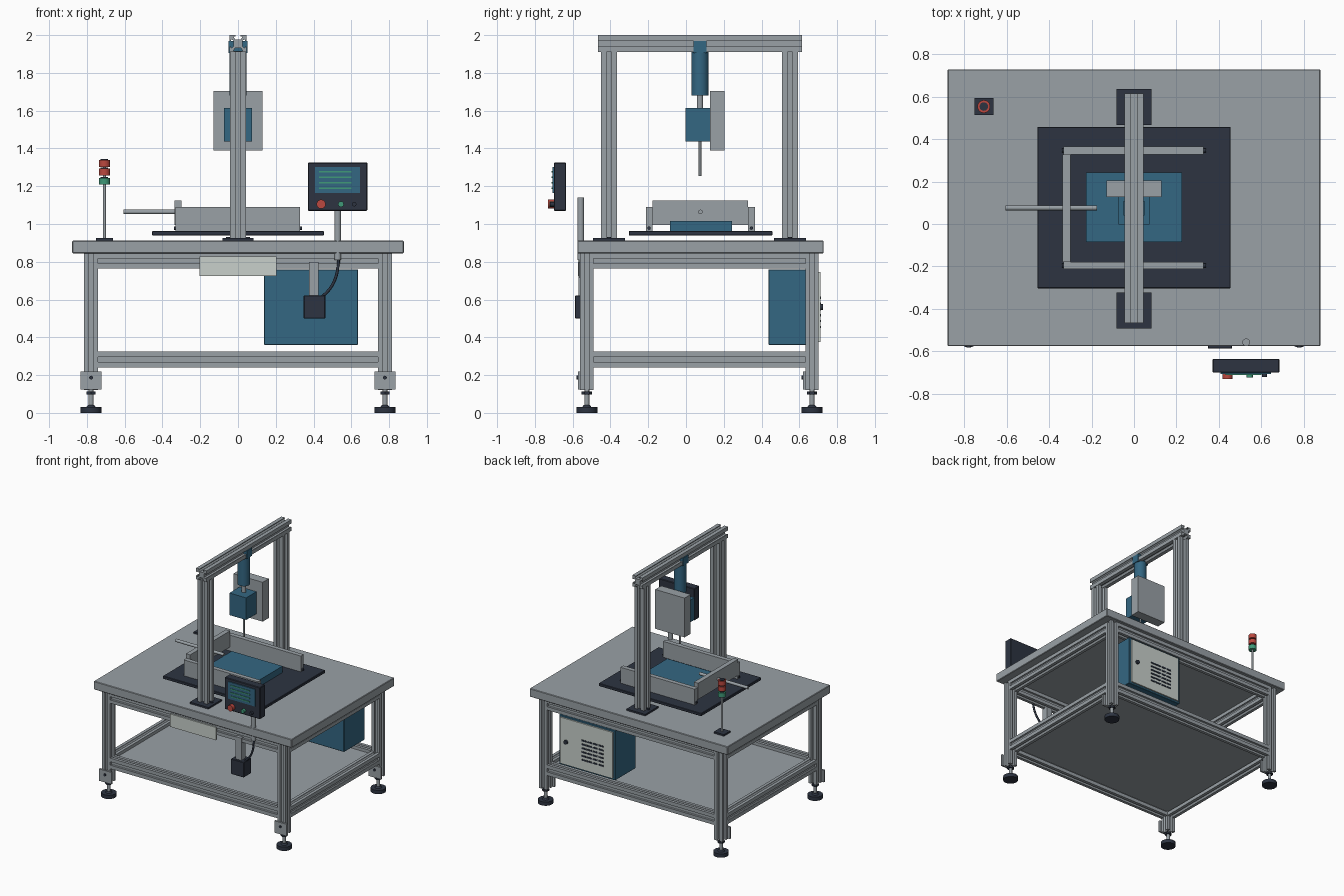
import bpy, bmesh, math
from mathutils import Matrix, Vector

if "Cube" in bpy.data.objects:
    bpy.data.objects.remove(bpy.data.objects["Cube"])


def material(name, rgb):
    m = bpy.data.materials.new(name)
    m.diffuse_color = (*rgb, 1)
    m.use_nodes = True
    m.node_tree.nodes["Principled BSDF"].inputs["Base Color"].default_value = m.diffuse_color
    return m


STEEL = material("brushed_grey", (0.32, 0.355, 0.38))
NAVY = material("dark_navy", (0.026, 0.034, 0.053))
BLUE = material("steel_blue", (0.034, 0.135, 0.225))
RED = material("signal_red", (0.50, 0.065, 0.05))
GREEN = material("signal_green", (0.05, 0.32, 0.19))
PALE = material("pale_grey", (0.58, 0.63, 0.60))


def finish(name, bm, mat, smooth=False):
    bmesh.ops.recalc_face_normals(bm, faces=bm.faces)
    me = bpy.data.meshes.new(name)
    bm.to_mesh(me)
    bm.free()
    me.materials.append(mat)
    ob = bpy.data.objects.new(name, me)
    bpy.context.scene.collection.objects.link(ob)
    if smooth:
        bpy.ops.object.select_all(action='DESELECT')
        ob.select_set(True)
        bpy.context.view_layer.objects.active = ob
        bpy.ops.object.shade_smooth_by_angle(angle=math.radians(35))
    return ob


def box(name, x, y, z, mat, bevel=0.0):
    """Box from (min, max) ranges."""
    bm = bmesh.new()
    bmesh.ops.create_cube(bm, size=1)
    for v in bm.verts:
        v.co = Vector([r[0] if c < 0 else r[1] for c, r in zip(v.co, (x, y, z))])
    if bevel:
        bmesh.ops.bevel(bm, geom=bm.edges[:], offset=bevel, segments=1, affect='EDGES')
    return finish(name, bm, mat)


def rod(name, a, b, r, mat, sides=24, r2=None):
    """Cylinder from point a to point b."""
    a, b = Vector(a), Vector(b)
    d = b - a
    bm = bmesh.new()
    bmesh.ops.create_cone(bm, cap_ends=True, segments=sides, radius1=r,
                          radius2=r if r2 is None else r2, depth=d.length)
    rot = d.to_track_quat('Z', 'Y').to_matrix().to_4x4()
    bm.transform(Matrix.Translation((a + b) / 2) @ rot)
    return finish(name, bm, mat, sides > 8)


def slotted(name, axis, x, y, z, mat=STEEL):
    """Aluminium extrusion with a T-slot in each side, filling the given ranges."""
    side = [(-.5, -.5), (-.16, -.5), (-.16, -.42), (-.27, -.42), (-.16, -.25),
            (.16, -.25), (.27, -.42), (.16, -.42), (.16, -.5)]
    ranges = (x, y, z)
    u, v = [i for i in range(3) if i != axis]
    bm = bmesh.new()
    ring = []
    for k in range(4):
        c, s = round(math.cos(k * math.pi / 2)), round(math.sin(k * math.pi / 2))
        for px, py in side:
            p = [0, 0, 0]
            for i, q in ((u, px * c - py * s), (v, px * s + py * c)):
                lo, hi = ranges[i]
                p[i] = (lo + hi) / 2 + q * (hi - lo)
            p[axis] = ranges[axis][0]
            ring.append(bm.verts.new(p))
    face = bm.faces.new(ring)
    ext = bmesh.ops.extrude_face_region(bm, geom=[face])
    if face.is_valid and not [f for f in bm.faces if f is face]:
        bm.faces.new(ring)
    step = Vector((0, 0, 0))
    step[axis] = ranges[axis][1] - ranges[axis][0]
    bmesh.ops.translate(bm, vec=step,
                        verts=[g for g in ext['geom'] if isinstance(g, bmesh.types.BMVert)])
    bmesh.ops.holes_fill(bm, edges=[e for e in bm.edges if e.is_boundary], sides=0)
    return finish(name, bm, mat)


# Table top and lower shelf
box("table_top", (-.878, .878), (-.575, .728), (.845, .912), STEEL, .004)
box("lower_shelf", (-.78, .78), (-.53, .67), (.285, .30), STEEL)

# Legs with levelling feet and bracket plates
LEG_Y = ((-.56, -.49), (.632, .702))
for sx in (-1, 1):
    cx = sx * .778
    for y0, y1 in LEG_Y:
        cy = (y0 + y1) / 2
        slotted("leg", 2, (cx - .036, cx + .036), (y0, y1), (.122, .845))
        rod("foot_pad", (cx, cy, 0), (cx, cy, .03), .056, NAVY)
        rod("foot_collar", (cx, cy, .03), (cx, cy, .042), .025, NAVY, 24, .016)
        rod("foot_stem", (cx, cy, .04), (cx, cy, .125), .013, STEEL, 16)
        rod("foot_nut", (cx, cy, .098), (cx, cy, .112), .027, NAVY, 6)
        box("leg_bracket", (cx - .055, cx + .055), (y0 - .013, y0 + .002), (.125, .22), STEEL)
        rod("bracket_bolt", (cx, y0 - .012, .187), (cx, y0 - .021, .187), .01, NAVY, 12)

# Frame rails, upper and lower
for z in ((.765, .845), (.24, .325)):
    for y in LEG_Y:
        slotted("long_rail", 0, (-.742, .742), y, z)
    for sx in (-1, 1):
        slotted("side_rail", 1, (sx * .778 - .036, sx * .778 + .036), (-.49, .632), z)

# Gantry: base plates, columns and cross beam
for y0, y1 in ((-.45, -.365), (.508, .593)):
    cy = (y0 + y1) / 2
    box("column_base", (-.083, .083), (cy - .085, cy + .085), (.91, .925), NAVY)
    slotted("gantry_column", 2, (-.043, .043), (y0, y1), (.92, 1.912))
    for sx in (-1, 1):
        rod("base_bolt", (sx * .053, cy, .925), (sx * .053, cy, .932), .011, NAVY, 12)
slotted("gantry_beam", 1, (-.045, .045), (-.465, .614), (1.91, 2.0))

# Press head hanging from the beam
box("head_mount", (-.05, .05), (.04, .108), (1.905, 1.968), BLUE)
rod("head_motor", (0, .074, 1.68), (0, .074, 1.915), .046, BLUE, 32)
rod("head_neck", (0, .074, 1.61), (0, .074, 1.685), .017, STEEL)
box("head_body", (-.074, .074), (-.003, .127), (1.438, 1.615), BLUE)
box("head_back_plate", (-.13, .13), (.127, .204), (1.39, 1.705), STEEL)
rod("probe", (0, .074, 1.255), (0, .074, 1.44), .007, STEEL, 12)

# Work fixture
box("fixture_plate", (-.455, .455), (-.303, .457), (.94, .963), NAVY, .003)
box("work_piece", (-.225, .225), (-.085, .243), (.96, 1.015), BLUE)
for y in ((-.213, -.178), (.328, .364)):
    box("guide_wall", (-.332, .327), y, (.963, 1.09), STEEL)
    cy = sum(y) / 2
    for sx in (-1, 1):
        rod("guide_bolt", (sx * .325, cy, .978), (sx * .338, cy, .978), .009, NAVY, 12)
box("pusher_wall", (-.337, -.30), (-.178, .328), (.995, 1.125), STEEL)
rod("pusher_rod", (-.605, .076, 1.064), (-.175, .076, 1.064), .012, STEEL, 16)

# Signal tower
tx, ty = -.707, .553
box("tower_base", (tx - .045, tx + .045), (ty - .04, ty + .04), (.91, .925), NAVY)
rod("tower_pole", (tx, ty, .92), (tx, ty, 1.335), .008, STEEL, 12)
for mat, z0 in ((GREEN, 1.208), (RED, 1.257), (RED, 1.302)):
    rod("tower_lamp", (tx, ty, z0), (tx, ty, z0 + .036), .03, mat)
    rod("tower_ring", (tx, ty, z0 + .034), (tx, ty, z0 + .042), .02, NAVY)

# Control panel with screen and buttons
box("control_panel", (.37, .685), (-.70, -.635), (1.07, 1.325), NAVY, .004)
box("screen", (.408, .645), (-.707, -.699), (1.165, 1.302), BLUE)
for i in range(4):
    z = 1.19 + i * .029
    box("screen_line", (.43, .60), (-.711, -.706), (z - .004, z + .004), GREEN)
for x, r, y, mat in ((.44, .024, -.73, RED), (.545, .015, -.722, GREEN), (.615, .012, -.72, NAVY)):
    rod("panel_button", (x, -.698, 1.105), (x, y, 1.105), r, mat)

# Panel post, cable and pedal box
rod("panel_post", (.528, -.557, .81), (.528, -.557, 1.14), .018, STEEL)
box("pedal_post", (.375, .427), (-.568, -.515), (.61, .80), STEEL)
box("pedal_box", (.348, .462), (-.587, -.49), (.50, .622), NAVY, .003)
cu = bpy.data.curves.new("cable", 'CURVE')
cu.dimensions = '3D'
cu.bevel_depth = .008
cu.bevel_resolution = 2
cu.materials.append(NAVY)
sp = cu.splines.new('BEZIER')
sp.bezier_points.add(1)
for bp, co, l, r in zip(sp.bezier_points,
                        ((.532, -.557, .82), (.43, -.55, .605)),
                        ((.532, -.557, .88), (.50, -.55, .65)),
                        ((.532, -.557, .72), (.40, -.55, .58))):
    bp.co, bp.handle_left, bp.handle_right = co, l, r
bpy.context.scene.collection.objects.link(bpy.data.objects.new("cable", cu))

# Label panel on the front rail
box("front_panel", (-.203, .203), (-.571, -.558), (.725, .828), PALE)

# Electrical cabinet with vented door at the back
box("cabinet", (.138, .635), (.437, .70), (.36, .76), BLUE, .003)
box("cabinet_door", (.155, .618), (.699, .711), (.375, .745), PALE)
rod("door_knob", (.565, .71, .56), (.565, .724, .56), .016, NAVY, 16)
for row in range(6):
    z = .455 + row * .031
    for col in range(4):
        x = .235 + col * .05
        box("vent_slot", (x, x + .042), (.710, .715), (z - .006, z + .006), NAVY)
